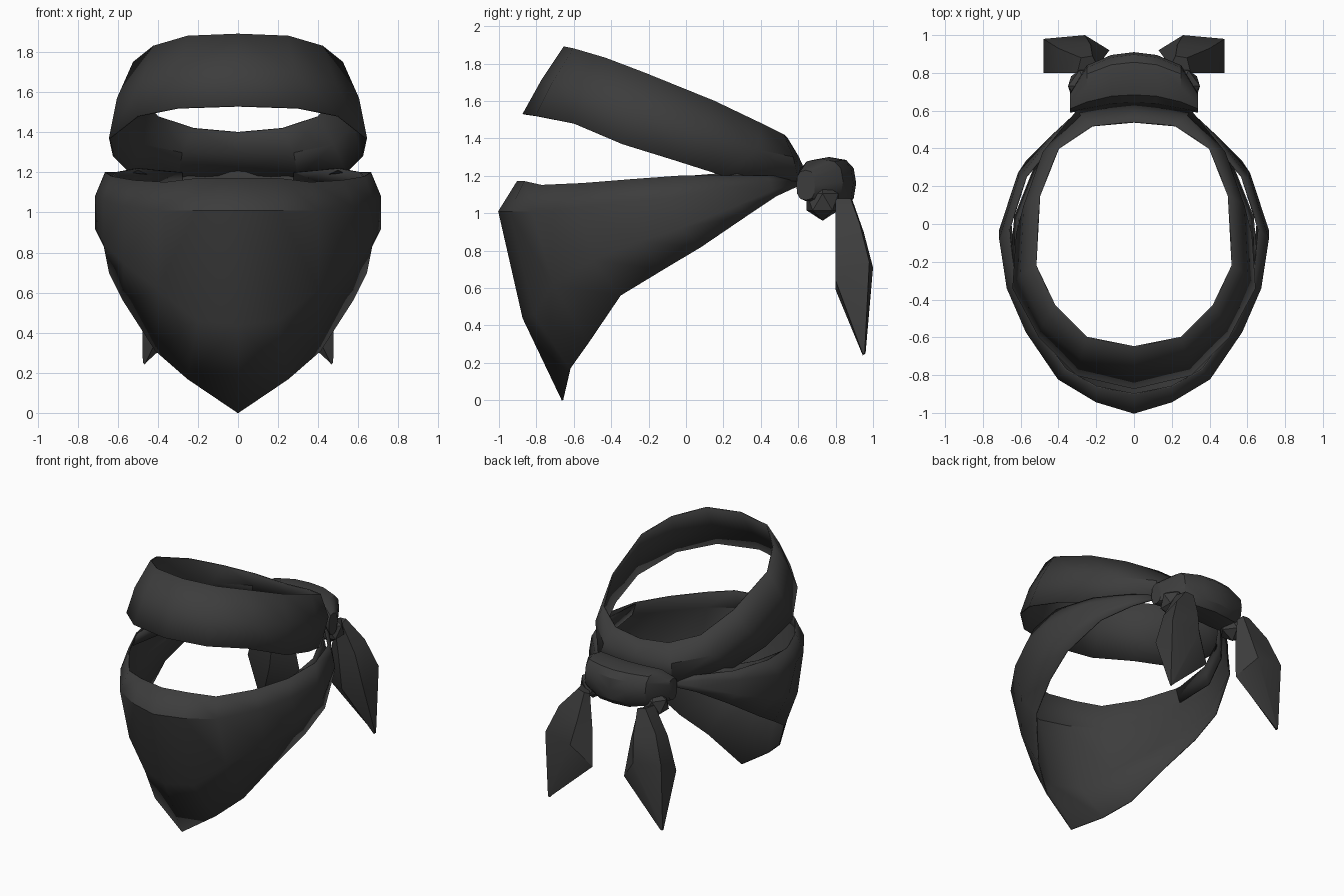
import bpy
import bmesh
import math
from mathutils import Vector

default_cube = bpy.data.objects.get("Cube")
if default_cube:
    bpy.data.objects.remove(default_cube, do_unlink=True)

# Single charcoal fabric colour
fabric = bpy.data.materials.new("charcoal_fabric")
fabric.use_nodes = True
shade = (.046, .046, .046, 1)
fabric.diffuse_color = shade
shader = next(n for n in fabric.node_tree.nodes if n.type == 'BSDF_PRINCIPLED')
shader.inputs["Base Color"].default_value = shade
shader.inputs["Roughness"].default_value = .9


def finish(name, bm, thickness=0):
    """Turn a half-model bmesh into a mirrored, softly shaded cloth object."""
    bmesh.ops.remove_doubles(bm, verts=bm.verts, dist=.001)
    bmesh.ops.recalc_face_normals(bm, faces=bm.faces)
    mesh = bpy.data.meshes.new(name)
    bm.to_mesh(mesh)
    bm.free()
    mesh.materials.append(fabric)
    obj = bpy.data.objects.new(name, mesh)
    bpy.context.collection.objects.link(obj)
    mirror = obj.modifiers.new("left_right", 'MIRROR')
    mirror.use_clip = True
    mirror.merge_threshold = .002
    if thickness:
        solid = obj.modifiers.new("cloth_thickness", 'SOLIDIFY')
        solid.thickness = thickness
        solid.offset = 0
    bpy.ops.object.select_all(action='DESELECT')
    obj.select_set(True)
    bpy.context.view_layer.objects.active = obj
    bpy.ops.object.shade_smooth_by_angle(angle=math.radians(32))


def loft(bm, sections, closed=False):
    """Bridge neighbouring sections that hold equal numbers of points."""
    rows = [[bm.verts.new(point) for point in section] for section in sections]
    for first, second in zip(rows, rows[1:]):
        count = len(first)
        for i in range(count if closed else count - 1):
            j = (i + 1) % count
            bm.faces.new((first[i], first[j], second[j], second[i]))
    return rows


def cloth(name, sections):
    bm = bmesh.new()
    loft(bm, sections)
    finish(name, bm, thickness=.008)


# Tilted band, from forehead round to the nape (upper, middle, lower edge)
cloth("head_band", [
    [(0, -.65, 1.89), (0, -.77, 1.71), (0, -.87, 1.53)],
    [(.25, -.6, 1.88), (.28, -.71, 1.7), (.3, -.8, 1.52)],
    [(.42, -.43, 1.83), (.48, -.53, 1.65), (.5, -.6, 1.48)],
    [(.52, -.22, 1.75), (.6, -.27, 1.57), (.64, -.34, 1.37)],
    [(.5, .15, 1.6), (.58, .1, 1.44), (.62, -.05, 1.28)],
    [(.4, .4, 1.48), (.48, .38, 1.34), (.54, .2, 1.2)],
    [(.22, .52, 1.42), (.28, .57, 1.3), (.3, .6, 1.17)],
    [(0, .54, 1.4), (0, .6, 1.3), (0, .65, 1.19)],
])

# Pointed face cloth, from nose and chin round to the knot (top to hem)
cloth("face_cloth", [
    [(0, -.9, 1.17), (0, -1, 1.01), (0, -.87, .44), (0, -.66, 0)],
    [(.2, -.86, 1.17), (.2, -.94, 1.01), (.2, -.81, .46), (.25, -.62, .17)],
    [(.36, -.77, 1.15), (.4, -.82, 1.01), (.4, -.71, .62), (.41, -.52, .31)],
    [(.52, -.55, 1.16), (.57, -.57, 1.03), (.57, -.5, .75), (.57, -.35, .56)],
    [(.63, -.3, 1.18), (.67, -.34, 1.06), (.67, -.25, .85), (.64, -.12, .7)],
    [(.66, -.03, 1.2), (.71, -.08, 1.08), (.71, -.03, .92), (.66, .08, .82)],
    [(.57, .25, 1.2), (.61, .24, 1.14), (.61, .27, 1.04), (.57, .33, .99)],
    [(.42, .43, 1.2), (.44, .45, 1.17), (.44, .46, 1.12), (.42, .48, 1.09)],
    [(.28, .58, 1.2), (.28, .6, 1.18), (.28, .6, 1.17), (.28, .61, 1.15)],
])

# Inner pleat gathered behind each side of the face cloth
cloth("inner_pleat", [
    [(.63, -.3, 1.17), (.66, -.3, 1.08)],
    [(.61, .02, 1.2), (.63, .04, 1.06)],
    [(.5, .27, 1.22), (.53, .29, 1.12)],
    [(.28, .57, 1.2), (.28, .58, 1.15)],
])

# Knot: wide folded roll with a squared profile, narrowing towards each side
bm = bmesh.new()
sections = []
for x, y, z, depth, height in [
    (0, .77, 1.16, .14, .14),
    (.12, .76, 1.16, .135, .14),
    (.25, .72, 1.17, .12, .12),
    (.34, .64, 1.15, .05, .08),
]:
    ring = []
    for step in range(12):
        angle = math.tau * step / 12
        across, up = math.cos(angle), math.sin(angle)
        ring.append((x, y + depth * math.copysign(abs(across) ** .7, across),
                     z + height * math.copysign(abs(up) ** .8, up)))
    sections.append(ring)
rings = loft(bm, sections, closed=True)
bm.faces.new(rings[-1])
finish("knot", bm)

# Small gathered loops under the knot, beside the tails
bm = bmesh.new()
bmesh.ops.create_icosphere(bm, subdivisions=1, radius=.1)
bmesh.ops.translate(bm, verts=bm.verts, vec=Vector((.26, .73, 1.06)))
finish("knot_loop", bm)

# Full, leaf-shaped tails: five-sided folds swelling out and closing to a tip
bm = bmesh.new()
rings = loft(bm, [
    [(.2, .85, 1.05), (.22, .89, 1.07), (.28, .88, 1.08),
     (.3, .8, 1.08), (.24, .8, 1.05)],
    [(.16, .88, .82), (.23, .95, .9), (.4, .93, .94),
     (.41, .8, .88), (.27, .8, .85)],
    [(.13, .92, .55), (.26, 1, .71), (.48, .98, .74),
     (.48, .8, .64), (.3, .8, .59)],
    [(.46, .95, .25), (.46, .96, .25), (.475, .955, .25),
     (.475, .945, .25), (.465, .945, .24)],
], closed=True)
bm.faces.new(rings[0])
bm.faces.new(rings[-1])
finish("knot_tail", bm)
